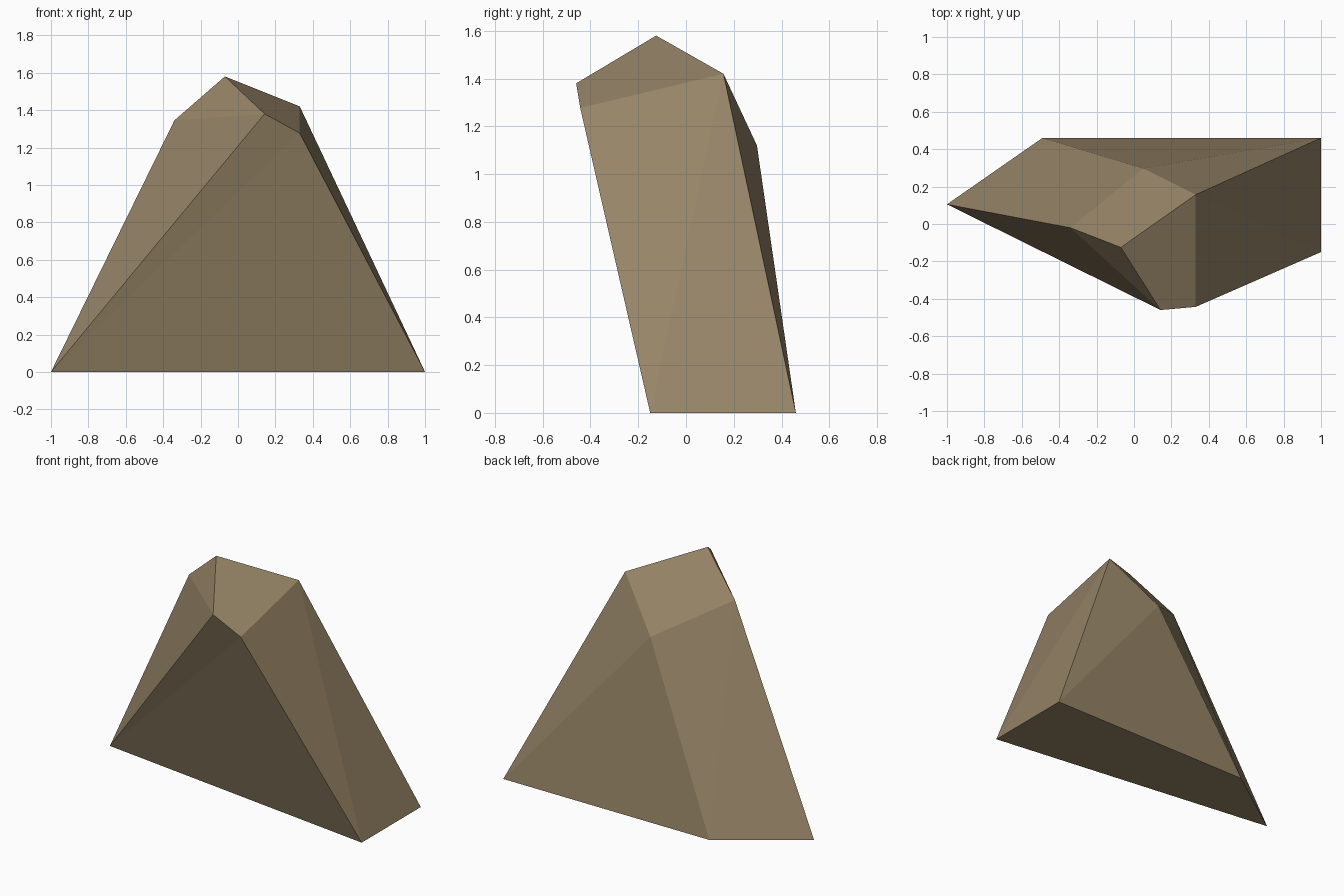
import bpy
import bmesh

if "Cube" in bpy.data.objects:
    bpy.data.objects.remove(bpy.data.objects["Cube"])

# Single flat brown stone colour
stone = bpy.data.materials.new("brown stone")
stone.diffuse_color = (0.305, 0.23, 0.135, 1.0)
stone.use_nodes = True
stone.node_tree.nodes["Principled BSDF"].inputs["Base Color"].default_value = stone.diffuse_color

# Footprint corners, then the chipped crown corners
footprint = [(-1, 0.105), (1, -0.15), (1, 0.46), (-0.49, 0.46)]
crown = {
    "peak": (-0.07, -0.125, 1.58),
    "back_right": (0.33, 0.157, 1.42),
    "front": (0.142, -0.46, 1.38),
    "front_right": (0.33, -0.443, 1.277),
    "left": (-0.34, -0.02, 1.345),
    "back": (0.05, 0.297, 1.12),
}

bm = bmesh.new()
a, b, c, d = [bm.verts.new((x, y, 0)) for x, y in footprint]
v = {name: bm.verts.new(p) for name, p in crown.items()}
p, q, r, s, t, u = (v[k] for k in ("peak", "back_right", "front", "front_right", "left", "back"))

# Facets: base, front, right, back, left, then the crown
for facet in [(a, d, c, b),
              (a, b, s), (a, s, r),
              (b, c, q), (b, q, s),
              (c, d, u), (c, u, q),
              (d, a, t), (d, t, u),
              (a, r, t), (t, r, p),
              (p, r, s, q), (p, q, u, t)]:
    bm.faces.new(facet)
bmesh.ops.recalc_face_normals(bm, faces=bm.faces[:])

mesh = bpy.data.meshes.new("rock")
bm.to_mesh(mesh)
bm.free()
mesh.materials.append(stone)
rock = bpy.data.objects.new("rock", mesh)
bpy.context.collection.objects.link(rock)
